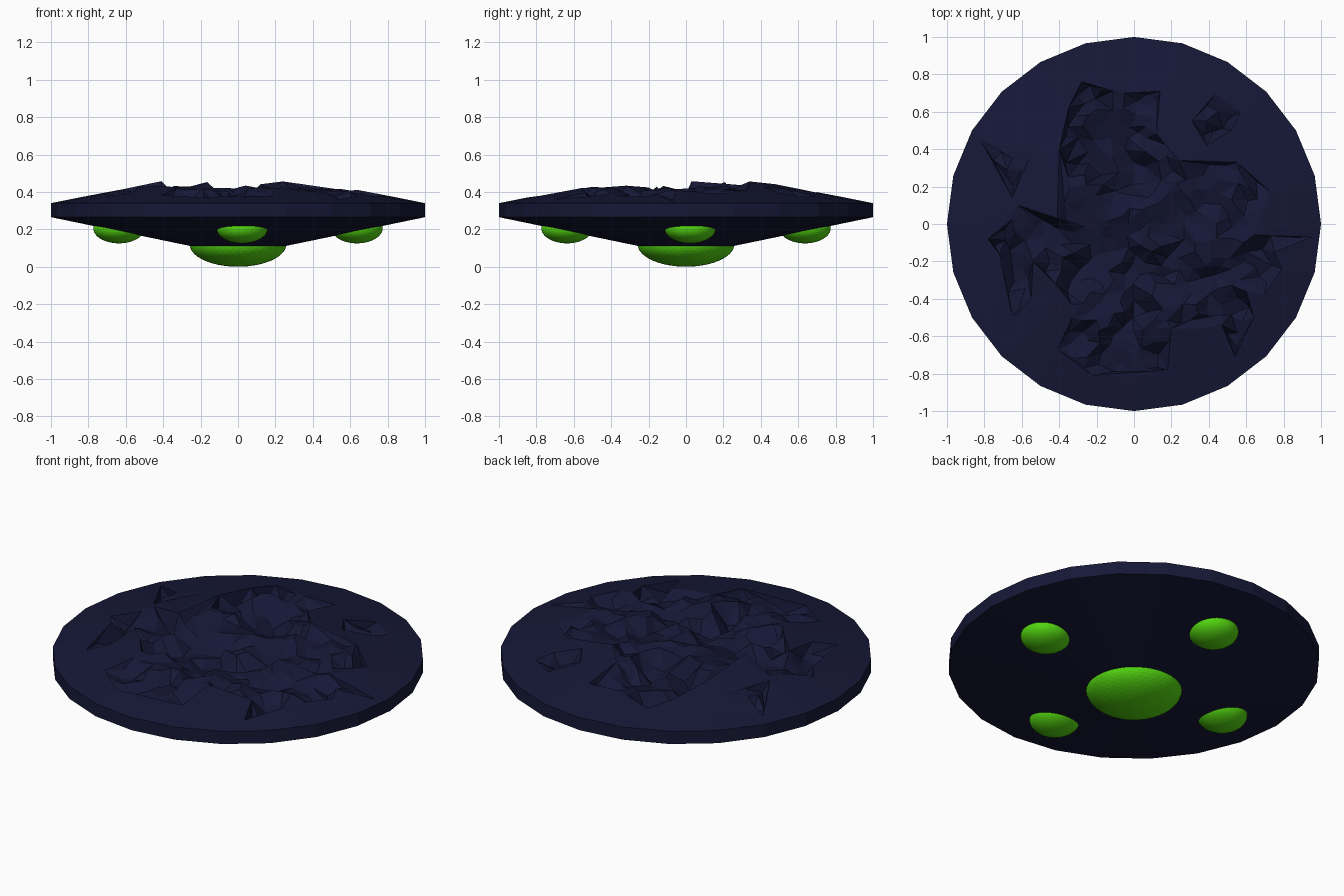
import bpy, bmesh, math, random
from mathutils import Vector
from mathutils.geometry import delaunay_2d_cdt

if "Cube" in bpy.data.objects:
    bpy.data.objects.remove(bpy.data.objects["Cube"])

random.seed(11)
SIDES, STEP = 24, math.tau / 24


def material(name, rgb):
    m = bpy.data.materials.new(name)
    m.diffuse_color = (*rgb, 1)
    m.use_nodes = True
    m.node_tree.nodes["Principled BSDF"].inputs["Base Color"].default_value = m.diffuse_color
    return m


navy = material("dark_hull", (0.008, 0.009, 0.038))
green = material("green_glow", (0.085, 0.66, 0.005))


def ring(r):
    return [Vector((r * math.cos(i * STEP), r * math.sin(i * STEP))) for i in range(SIDES)]


def cone_z(p):
    # height of the undamaged faceted upper cone
    a = math.atan2(p.y, p.x) % STEP - STEP / 2
    return 0.34 + 0.2 * (1 - p.length * math.cos(a) / math.cos(STEP / 2))


def inside(p, poly):
    hit = False
    for a, b in zip(poly, poly[1:] + poly[:1]):
        if (a.y > p.y) != (b.y > p.y) and p.x < a.x + (p.y - a.y) * (b.x - a.x) / (b.y - a.y):
            hit = not hit
    return hit


# Outlines of the broken areas: the main crater and two separate pits
crater = [(-.35, .62), (-.28, .76), (-.05, .70), (.14, .71), (.12, .48), (.24, .34),
          (.55, .33), (.73, .17), (.64, -.06), (.95, -.07), (.75, -.15), (.79, -.24),
          (.70, -.38), (.60, -.36), (.64, -.50), (.54, -.71), (.47, -.54), (.20, -.56),
          (.18, -.78), (-.22, -.81), (-.41, -.67), (-.33, -.50), (-.42, -.32), (-.54, -.20),
          (-.55, -.40), (-.65, -.50), (-.72, -.16), (-.78, -.08), (-.62, .10), (-.41, .03),
          (-.40, .40)]
pit_a = [(-.82, .45), (-.65, .35), (-.51, .42), (-.65, .14)]
pit_b = [(.31, .55), (.43, .69), (.57, .60), (.52, .50), (.39, .42)]
outlines = [[Vector(p) for p in o] for o in (crater, pit_a, pit_b)]


def broken(p):
    return any(inside(p, o) for o in outlines)


def clear(p, others, gap):
    return all((p - q).length > gap for q in others)


def scatter(gap, start):
    # evenly spaced random points inside the broken areas
    found = list(start)
    for _ in range(6000):
        p = Vector((random.uniform(-.95, .95), random.uniform(-.95, .95)))
        if broken(p) and clear(p, found, gap):
            found.append(p)
    return found[len(start):]


# Rubble chunks: each has a random depth and a tilted flat top, deeper towards the middle
chunks = [(c, random.uniform(0.0, 0.13 if c.length < 0.5 else 0.09),
           Vector((random.uniform(-.4, .4), random.uniform(-.4, .4)))) for c in scatter(0.12, [])]


def rubble_z(p):
    c, depth, tilt = min(chunks, key=lambda k: (k[0] - p).length)
    z = min(cone_z(c), 0.43) - depth + tilt.dot(p - c)
    return max(min(z, cone_z(p) - 0.005, 0.457), 0.29)


# Points and fixed edges for the upper surface
points, edges = ring(1.0), [(i, (i + 1) % SIDES) for i in range(SIDES)]
for o in outlines:
    n = len(points)
    points += o
    edges += [(n + i, n + (i + 1) % len(o)) for i in range(len(o))]
for r in (0.85, 0.65, 0.5):
    points += [p for p in ring(r) if not broken(p) and clear(p, points, 0.06)]
heights = [cone_z(p) for p in points]
rubble = scatter(0.05, points)
points += rubble
heights += [rubble_z(p) for p in rubble]

# Saucer hull: broken top, vertical rim band, lower cone with a flat base
flat, _, tris, origin, _, _ = delaunay_2d_cdt(points, edges, [], 0, 1e-5)
bm = bmesh.new()
verts = [bm.verts.new((p.x, p.y, heights[origin[i][0]] if origin[i] else cone_z(p)))
         for i, p in enumerate(flat)]
for t in tris:
    bm.faces.new([verts[i] for i in t])
upper = verts[:SIDES]
for r, z in ((1.0, 0.265), (0.25, 0.11)):
    lower = [bm.verts.new((p.x, p.y, z)) for p in ring(r)]
    for i in range(SIDES):
        j = (i + 1) % SIDES
        bm.faces.new((upper[i], lower[i], lower[j], upper[j]))
    upper = lower
bm.faces.new(upper)
bmesh.ops.recalc_face_normals(bm, faces=bm.faces)
mesh = bpy.data.meshes.new("saucer_hull")
bm.to_mesh(mesh)
bm.free()
mesh.materials.append(navy)
bpy.context.collection.objects.link(bpy.data.objects.new("saucer_hull", mesh))


# Green domes sunk into the underside
def dome(name, loc, r, h):
    bpy.ops.mesh.primitive_ico_sphere_add(subdivisions=4, radius=1, location=loc)
    ob = bpy.context.object
    ob.name = name
    ob.scale = (r, r, h)
    ob.data.materials.append(green)


dome("centre_dome", (0, 0, 0.12), 0.259, 0.12)
for k in range(4):
    a = k * math.pi / 2 + 0.035
    dome(f"outer_dome_{k + 1}", (0.637 * math.cos(a), 0.637 * math.sin(a), 0.205), 0.137, 0.08)
